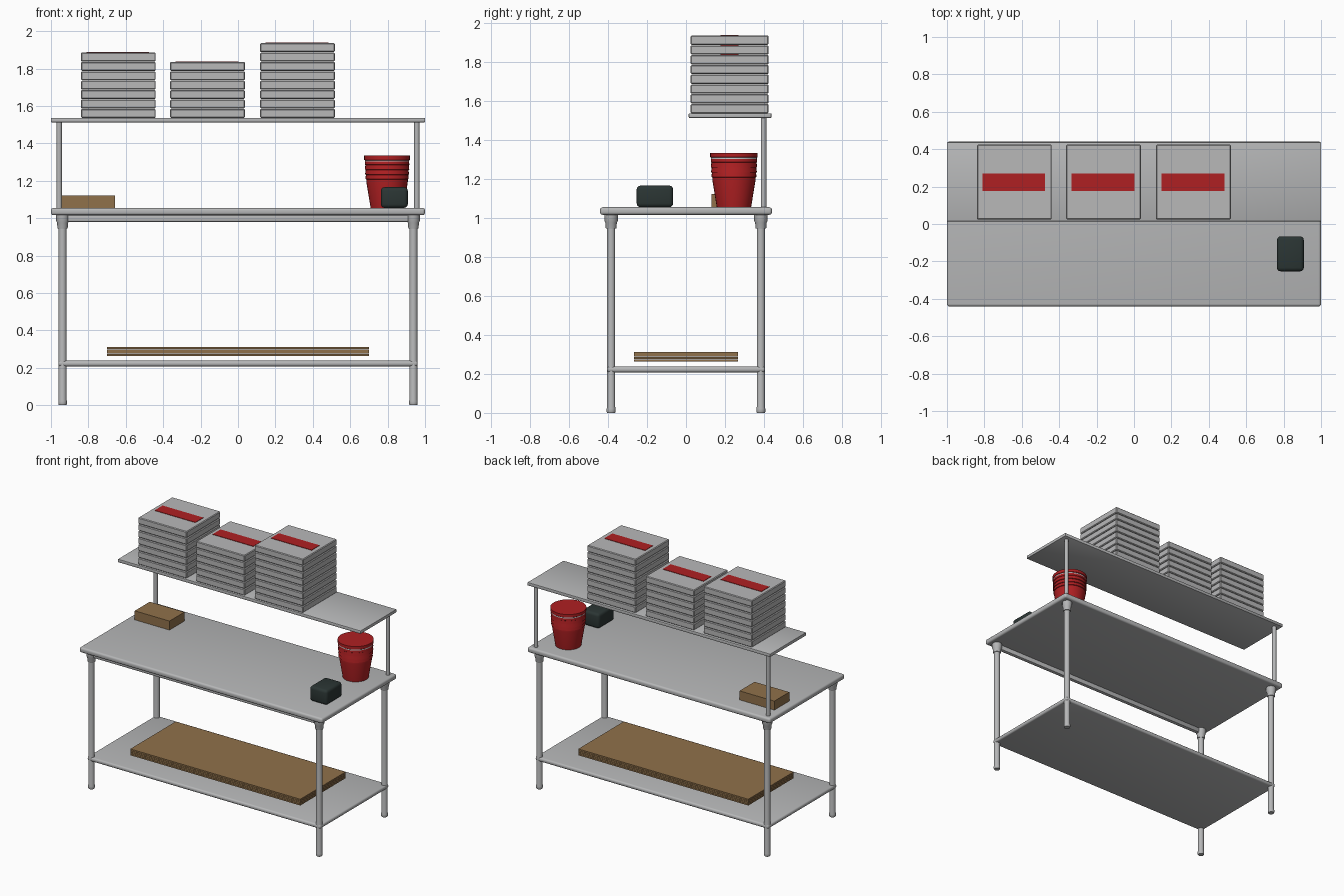
import bpy, bmesh, math

if "Cube" in bpy.data.objects:
    bpy.data.objects.remove(bpy.data.objects["Cube"])


def material(name, rgb):
    m = bpy.data.materials.new(name)
    m.diffuse_color = (*rgb, 1)
    m.use_nodes = True
    m.node_tree.nodes["Principled BSDF"].inputs["Base Color"].default_value = m.diffuse_color
    return m


STEEL = material("brushed steel", (0.47, 0.475, 0.48))
CARTON = material("carton grey", (0.48, 0.48, 0.485))
RED = material("red", (0.43, 0.014, 0.016))
KRAFT = material("kraft brown", (0.28, 0.165, 0.07))
DARK = material("dark green grey", (0.024, 0.036, 0.034))
PALE = material("pale grey", (0.6, 0.6, 0.62))


def finish(name, bm, mat, smooth=False):
    bmesh.ops.recalc_face_normals(bm, faces=bm.faces)
    me = bpy.data.meshes.new(name)
    bm.to_mesh(me)
    bm.free()
    ob = bpy.data.objects.new(name, me)
    bpy.context.collection.objects.link(ob)
    me.materials.append(mat)
    if smooth:
        bpy.ops.object.select_all(action='DESELECT')
        ob.select_set(True)
        bpy.context.view_layer.objects.active = ob
        bpy.ops.object.shade_smooth_by_angle(angle=math.radians(35))
    return ob


def box(name, x, y, z, mat, bevel=0.0, segments=2):
    """Box from (min, max) ranges, with optional rounded edges."""
    bm = bmesh.new()
    bmesh.ops.create_cube(bm, size=1)
    for v in bm.verts:
        v.co = [(r[0] + r[1]) / 2 + c * (r[1] - r[0]) for r, c in zip((x, y, z), v.co)]
    if bevel:
        bmesh.ops.bevel(bm, geom=bm.edges[:], offset=bevel, segments=segments,
                        profile=0.5, affect='EDGES')
    return finish(name, bm, mat, bevel > 0)


def lathe(name, cx, cy, profile, mat, sides=24):
    """Spin (radius, z) points around a vertical axis and cap both ends."""
    bm = bmesh.new()
    rings = [[bm.verts.new((cx + r * math.cos(2 * math.pi * i / sides),
                            cy + r * math.sin(2 * math.pi * i / sides), z))
              for i in range(sides)] for r, z in profile]
    for a, b in zip(rings, rings[1:]):
        for i in range(sides):
            j = (i + 1) % sides
            bm.faces.new((a[i], a[j], b[j], b[i]))
    bm.faces.new(rings[0][::-1])
    bm.faces.new(rings[-1])
    return finish(name, bm, mat, True)


# Table top, lower shelf and raised back shelf
box("table_top", (-1, 1), (-0.441, 0.441), (1.016, 1.055), STEEL, 0.014, 4)
box("lower_shelf", (-0.96, 0.96), (-0.405, 0.405), (0.208, 0.238), STEEL, 0.012, 3)
box("upper_shelf", (-1, 1), (0.014, 0.438), (1.513, 1.537), STEEL, 0.004, 2)

# Rail under the front edge
box("front_rail", (-0.93, 0.93), (-0.40, -0.37), (0.98, 1.018), STEEL, 0.008, 2)

# Legs with sockets and feet, and posts for the raised shelf
for sx, side in ((-1, "left"), (1, "right")):
    for sy, end in ((-1, "front"), (1, "back")):
        x, y = sx * 0.938, sy * 0.384
        lathe(f"{end}_{side}_leg", x, y,
              [(0.020, 0), (0.023, 0.006), (0.023, 0.022), (0.021, 0.03), (0.021, 1.0)], STEEL)
        lathe(f"{end}_{side}_leg_socket", x, y,
              [(0.026, 0.945), (0.028, 0.95), (0.029, 0.975), (0.034, 0.985), (0.034, 1.02)], STEEL)
    lathe(f"{side}_shelf_post", sx * 0.956, 0.398, [(0.0145, 1.05), (0.0145, 1.518)], STEEL)

# Three stacks of flat cartons, each with a red stripe on top
PITCH = 0.0502
for s, (x0, count) in enumerate(((-0.84, 7), (-0.363, 6), (0.118, 8))):
    for i in range(count):
        z0 = 1.537 + i * PITCH
        box(f"carton_{s + 1}_{i + 1}", (x0, x0 + 0.4), (0.024, 0.424),
            (z0, z0 + 0.0475), CARTON, 0.005, 1)
    top = 1.537 + (count - 1) * PITCH + 0.0475
    box(f"carton_stripe_{s + 1}", (x0 + 0.03, x0 + 0.365), (0.177, 0.27),
        (top - 0.001, top + 0.003), RED)

# Nested red tubs with stepped rims and a pale band under the lid
lathe("tub_stack", 0.797, 0.246,
      [(0.088, 1.055), (0.111, 1.195), (0.111, 1.208), (0.116, 1.21), (0.113, 1.232),
       (0.118, 1.234), (0.114, 1.258), (0.119, 1.26), (0.116, 1.284), (0.119, 1.286),
       (0.118, 1.302)], RED, 32)
lathe("tub_band", 0.797, 0.246, [(0.118, 1.302), (0.118, 1.309)], PALE, 32)
lathe("tub_lid", 0.797, 0.246, [(0.118, 1.309), (0.122, 1.312), (0.122, 1.334)], RED, 32)

# Small items on the table
box("kraft_box", (-0.943, -0.657), (0.132, 0.308), (1.055, 1.122), KRAFT)
box("dark_dispenser", (0.764, 0.908), (-0.253, -0.066), (1.055, 1.166), DARK, 0.02, 3)

# Flat cardboard sheets above the lower shelf
for i in range(4):
    z0 = 0.264 + i * 0.0122
    box(f"cardboard_sheet_{i + 1}", (-0.7, 0.7), (-0.267, 0.267), (z0, z0 + 0.0105), KRAFT)
